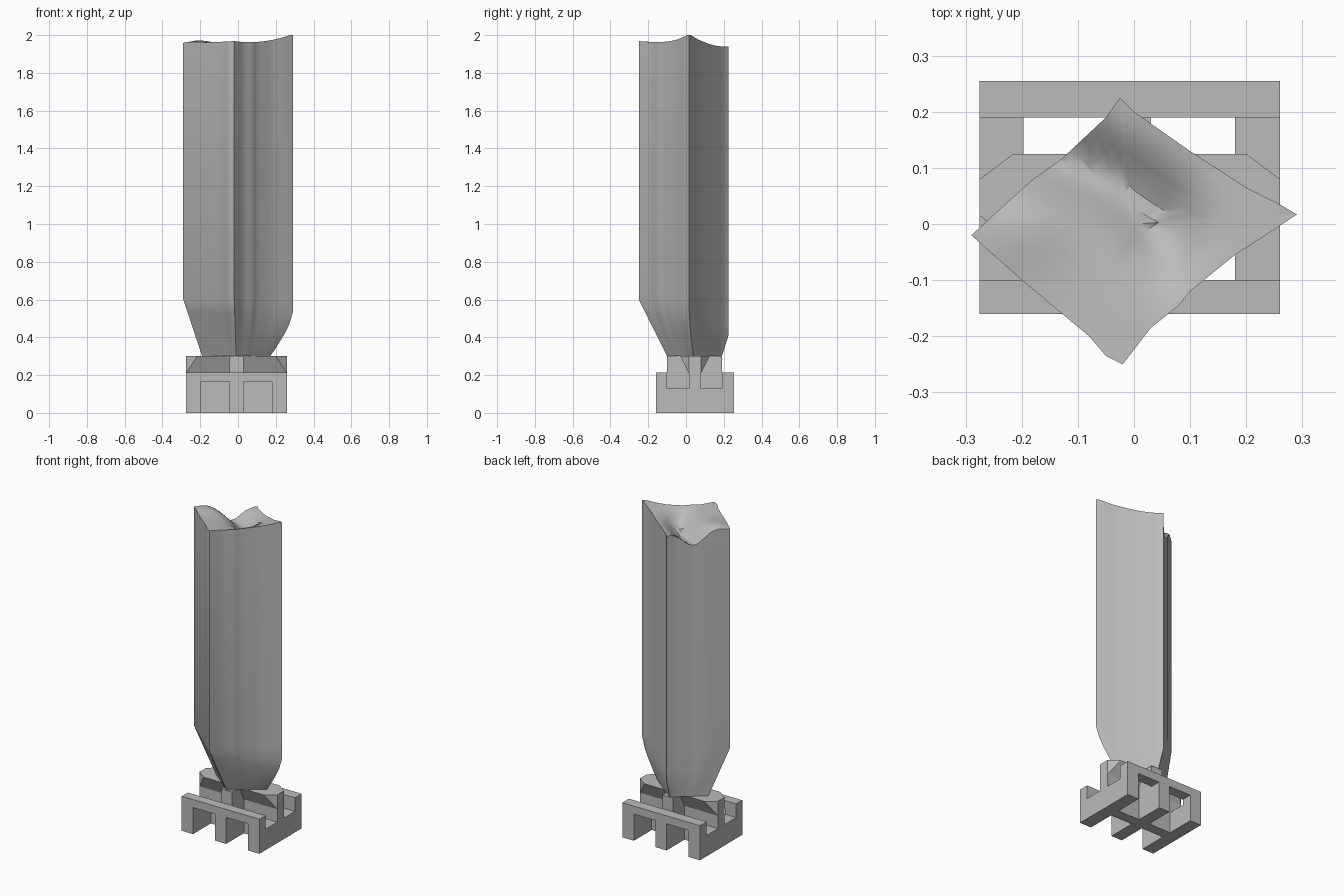
import bpy, bmesh, math
from mathutils import Vector

old = bpy.data.objects.get("Cube")
if old:
    bpy.data.objects.remove(old)

grey = bpy.data.materials.new("plain_grey")
grey.use_nodes = True
colour = (0.5, 0.5, 0.5, 1)
grey.diffuse_color = colour
grey.node_tree.nodes["Principled BSDF"].inputs["Base Color"].default_value = colour


def finish(name, bm):
    bmesh.ops.recalc_face_normals(bm, faces=bm.faces)
    me = bpy.data.meshes.new(name)
    bm.to_mesh(me)
    bm.free()
    me.materials.append(grey)
    ob = bpy.data.objects.new(name, me)
    bpy.context.collection.objects.link(ob)
    return ob


def box(name, x0, x1, y0, y1, z0, z1):
    bm = bmesh.new()
    bmesh.ops.create_cube(bm, size=1)
    for v in bm.verts:
        v.co = (x1 if v.co.x > 0 else x0, y1 if v.co.y > 0 else y0, z1 if v.co.z > 0 else z0)
    return finish(name, bm)


def bridge(bm, a, b):
    n = len(a)
    for i in range(n):
        bm.faces.new((a[i], a[(i + 1) % n], b[(i + 1) % n], b[i]))


# Base frame: front and back rails standing on legs
L, R = -0.275, 0.26
F0, F1, B0, B1 = -0.16, -0.1, 0.19, 0.255
legs = [("right", L, -0.197), ("centre", -0.045, 0.03), ("left", 0.18, R)]
for name, y0, y1 in (("front", F0, F1), ("back", B0, B1)):
    box(name + "_rail", L, R, y0, y1, 0.165, 0.215)
    for side, x0, x1 in legs:
        box(f"{name}_{side}_leg", x0, x1, y0, y1, 0, 0.165)

# Bars running front to back, the centre one standing taller
for side, x0, x1 in legs:
    box(side + "_bar", x0, x1, F1, B0, 0, 0.3 if side == "centre" else 0.13)

# Cross wall with a flared, corner-cut cap
box("cross_wall", L, R, 0.015, 0.08, 0, 0.21)
bm = bmesh.new()
low, top = [], []
for x, y, sx, sy in ((L, 0.015, 1, -1), (R, 0.015, -1, -1), (R, 0.08, -1, 1), (L, 0.08, 1, 1)):
    low.append(bm.verts.new((x, y, 0.21)))
    top.append([bm.verts.new((x, y, 0.3)), bm.verts.new((x + sx * 0.06, y + sy * 0.045, 0.3))])
bm.faces.new(low)
bm.faces.new([top[0][0], top[0][1], top[1][1], top[1][0], top[2][0], top[2][1], top[3][1], top[3][0]])
for i in range(4):
    bm.faces.new((low[i], top[i][0], top[i][1]))
for i, j, k in ((0, 1, 1), (1, 2, 0), (2, 3, 1), (3, 0, 0)):
    bm.faces.new((low[i], low[j], top[j][k], top[i][k]))
finish("flared_cap", bm)

# Column outline, one list of points per side, starting at each corner
sides = [
    [(-0.29, -0.02), (-0.2, -0.1), (-0.08, -0.2), (-0.05, -0.235)],
    [(-0.02, -0.25), (0.03, -0.185), (0.08, -0.145), (0.1, -0.12), (0.18, -0.055), (0.25, -0.01)],
    [(0.29, 0.017), (0.26, 0.035), (0.2, 0.065), (0.1, 0.13), (0.0, 0.2)],
    [(-0.025, 0.225), (-0.05, 0.19), (-0.13, 0.115), (-0.18, 0.08)],
]
# Foot corners, and the height at which each corner begins to taper
foot = [Vector(p) for p in ((-0.19, 0.05), (-0.01, -0.1), (0.17, 0.04), (-0.02, 0.19))]
start = [0.6, 0.6, 0.53, 0.41]
power = [1, 1, 1.4, 1]


def outline(subdiv=4):
    """Yield point, side number and fraction along the side."""
    for s in range(4):
        pts = [Vector(p) for p in sides[s] + [sides[(s + 1) % 4][0]]]
        span = pts[-1] - pts[0]
        for a, b in zip(pts, pts[1:]):
            for i in range(subdiv):
                p = a.lerp(b, i / subdiv)
                yield p, s, (p - pts[0]).dot(span) / span.length_squared


def tapered(p, s, t, z):
    e = (s + 1) % 4

    def amount(c):
        return max(0, (start[c] - z) / (start[c] - 0.3)) ** power[c]
    k = amount(s) * (1 - t) + amount(e) * t
    return p.lerp(foot[s].lerp(foot[e], t), k)


def crown(x, y):
    # Undulating top with a groove that opens on the back right side
    z = 1.953 + 0.052 * max(0, x / 0.29) ** 2 - 0.06 * y * (1 - max(0, x) / 0.29)
    z += 0.02 * math.exp(-((x + 0.2) ** 2 + y ** 2) / 0.006)
    along = (x + 0.13) * 0.78 - (y - 0.115) * 0.62
    across = (x + 0.13) * 0.62 + (y - 0.115) * 0.78
    across -= 0.03 * math.sin(along * 11)
    fade = min(1, max(0, (0.32 - along) / 0.12))
    return min(2, z - 0.08 * fade * math.exp(-(across / 0.07) ** 2))


bm = bmesh.new()
points = list(outline())
rings = []
for z in (0.3, 0.34, 0.41, 0.47, 0.53, 0.6):
    rings.append([bm.verts.new((*tapered(p, s, t, z), z)) for p, s, t in points])
for k in (1, 0.9, 0.75, 0.6, 0.45, 0.3, 0.15):
    rings.append([bm.verts.new((p.x * k, p.y * k, crown(p.x * k, p.y * k))) for p, s, t in points])
for a, b in zip(rings, rings[1:]):
    bridge(bm, a, b)
bm.faces.new(rings[0])
centre = bm.verts.new((0, 0, crown(0, 0)))
last = rings[-1]
for i in range(len(last)):
    bm.faces.new((last[i], last[(i + 1) % len(last)], centre))
column = finish("column", bm)
bpy.context.view_layer.objects.active = column
column.select_set(True)
bpy.ops.object.shade_smooth_by_angle(angle=math.radians(30))
